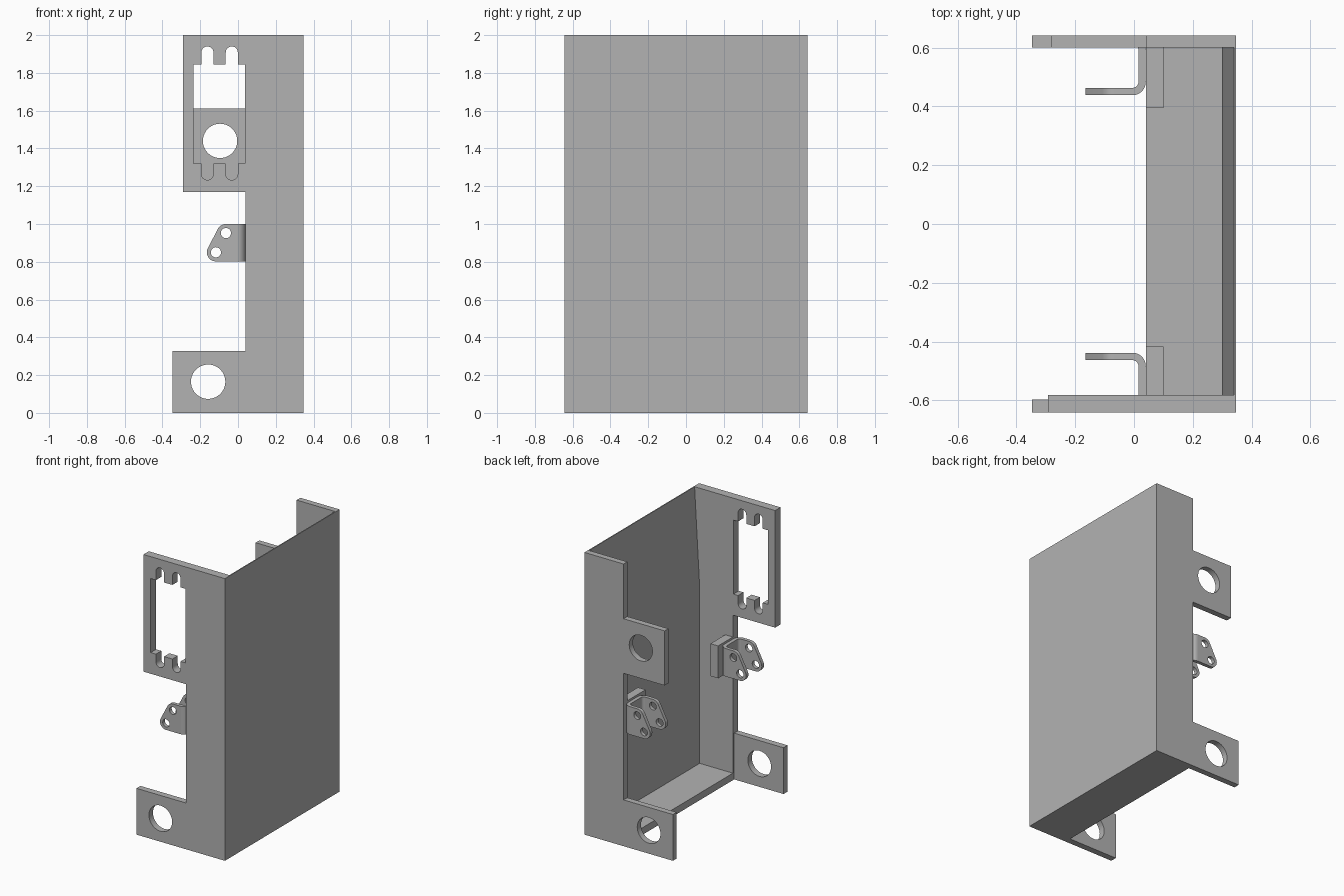
import bpy, bmesh
from math import sin, cos, pi, radians, atan2, acos, hypot

cube = bpy.data.objects.get("Cube")
if cube:
    bpy.data.objects.remove(cube, do_unlink=True)

GREY = (0.45, 0.45, 0.45, 1)
metal = bpy.data.materials.new("plain grey metal")
metal.use_nodes = True
metal.diffuse_color = GREY
metal.node_tree.nodes["Principled BSDF"].inputs["Base Color"].default_value = GREY


def arc(cx, cy, r, start, end, steps=12):
    angles = [radians(start + (end - start) * i / steps) for i in range(steps + 1)]
    return [(cx + r * cos(a), cy + r * sin(a)) for a in angles]


def circle(cx, cy, r):
    return arc(cx, cy, r, 0, 360, 40)[:-1]


def rect(x0, y0, x1, y1):
    return [(x0, y0), (x1, y0), (x1, y1), (x0, y1)]


def prism(name, loops, lo, hi, upright=True):
    """Extrude an outline with holes along y (upright) or along z."""
    curve = bpy.data.curves.new(name, "CURVE")
    curve.dimensions, curve.fill_mode = "2D", "BOTH"
    curve.extrude = (hi - lo) / 2
    for loop in loops:
        spline = curve.splines.new("POLY")
        spline.points.add(len(loop) - 1)
        for point, (u, v) in zip(spline.points, loop):
            point.co = (u, v, 0, 1)
        spline.use_cyclic_u = True
    ob = bpy.data.objects.new(name, curve)
    bpy.context.collection.objects.link(ob)
    bpy.ops.object.select_all(action="DESELECT")
    ob.select_set(True)
    bpy.context.view_layer.objects.active = ob
    bpy.ops.object.convert(target="MESH")
    ob = bpy.context.view_layer.objects.active
    mid = (lo + hi) / 2
    bm = bmesh.new()
    bm.from_mesh(ob.data)
    for v in bm.verts:
        x, y, z = v.co
        v.co = (x, z + mid, y) if upright else (x, y, z + mid)
    bmesh.ops.remove_doubles(bm, verts=bm.verts, dist=0.0001)
    bmesh.ops.recalc_face_normals(bm, faces=bm.faces)
    bm.to_mesh(ob.data)
    bm.free()
    ob.data.materials.clear()
    ob.data.materials.append(metal)
    bpy.ops.object.shade_smooth_by_angle(angle=radians(30))
    return ob


# Main dimensions
RIGHT, EDGE, TAB, Y = 0.347, 0.04, -0.347, 0.642
FRONT_IN, TAB_IN, BACK_IN = -0.582, -0.597, 0.6

# Side panel tapering towards the top, with the floor
prism("side_panel_and_floor",
      [[(RIGHT, 0), (RIGHT, 2), (0.34, 2), (0.3, 1.29), (0.3, 0.05),
        (EDGE, 0.05), (EDGE, 0)]], FRONT_IN, BACK_IN)

# Front wall with a slotted window
SLOTS, SLOT_R = (-0.162, -0.033), 0.032
W0, W1, Z0, Z1 = -0.235, 0.036, 1.32, 1.845
window = [(W0, Z0)]
for x in SLOTS:
    window += [(x - SLOT_R, Z0)] + arc(x, 1.265, SLOT_R, 180, 360) + [(x + SLOT_R, Z0)]
window += [(W1, Z0), (W1, Z1)]
for x in reversed(SLOTS):
    window += [(x + SLOT_R, Z1)] + arc(x, 1.908, SLOT_R, 0, 180) + [(x - SLOT_R, Z1)]
window.append((W0, Z1))
prism("front_wall",
      [[(RIGHT, 0), (RIGHT, 2), (-0.292, 2), (-0.292, 1.17), (EDGE, 1.17), (EDGE, 0)],
       window], -Y, FRONT_IN)

# Lower tab of the front wall
low_hole = circle(-0.158, 0.165, 0.091)
prism("front_lower_tab", [rect(TAB, 0, EDGE, 0.328), low_hole], -Y, TAB_IN)

# Back wall with two drilled tabs
prism("back_wall",
      [[(RIGHT, 0), (RIGHT, 2), (EDGE, 2), (EDGE, 1.612), (-0.282, 1.612),
        (-0.282, 1.225), (EDGE, 1.225), (EDGE, 0.328), (TAB, 0.328), (TAB, 0)],
       circle(-0.095, 1.44, 0.091), low_hole], BACK_IN, Y)

# Bracket leg outline: tangent around two rounded corners
BOTTOM, TOP, LEG_X, R = 0.802, 1.0, -0.005, 0.048
top_c, low_c = (-0.064, TOP - R), (-0.117, BOTTOM + R)
slant = 90 + (180 / pi) * atan2(top_c[1] - low_c[1], top_c[0] - low_c[0])
leg = ([(LEG_X, BOTTOM), (LEG_X, TOP)] + arc(*top_c, R, 90, slant)
       + arc(*low_c, R, slant, 270))
leg_loops = [leg, circle(*top_c, 0.027), circle(*low_c, 0.027)]

# U-shaped brackets and their mounting blocks, front and back
THICK, BEND = 0.025, 0.045
INNER, OUTER = 0.438, 0.638
for side, s, wall, reach in (("front", -1, FRONT_IN, 0.417), ("back", 1, BACK_IN, 0.395)):
    for label, a in (("inner", INNER), ("outer", OUTER - THICK)):
        lo, hi = sorted((s * a, s * (a + THICK)))
        prism(f"{side}_bracket_{label}_leg", leg_loops, lo, hi)
    cx, y0, y1 = EDGE - BEND, INNER + BEND, OUTER - BEND
    r_in = BEND - THICK
    web = (arc(cx, y0, BEND, -90, 0) + arc(cx, y1, BEND, 0, 90)
           + arc(cx, y1, r_in, 90, 0) + arc(cx, y0, r_in, 0, -90))
    prism(f"{side}_bracket_web", [[(x, s * y) for x, y in web]], BOTTOM, TOP, upright=False)
    lo, hi = sorted((s * reach, wall))
    prism(f"{side}_bracket_block", [rect(EDGE, 0.785, 0.1, 1.015)], lo, hi)
